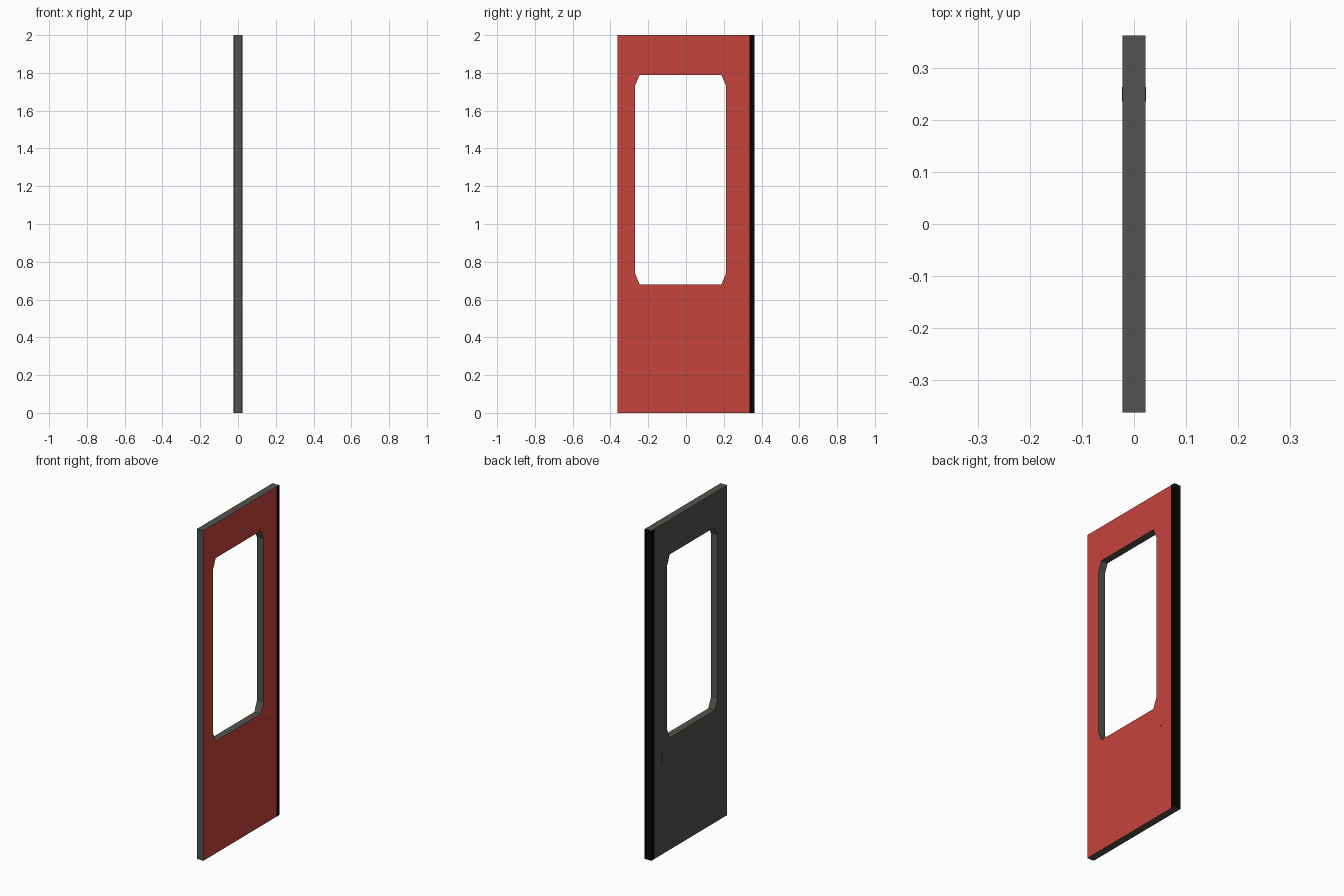
import bpy, bmesh
from mathutils import Vector

if "Cube" in bpy.data.objects:
    bpy.data.objects.remove(bpy.data.objects["Cube"])

HALF_X, HALF_Y, TOP, SEAM = 0.022, 0.363, 2.0, 0.335


def material(name, colour):
    m = bpy.data.materials.new(name)
    m.diffuse_color = (*colour, 1)
    m.use_nodes = True
    m.node_tree.nodes["Principled BSDF"].inputs["Base Color"].default_value = m.diffuse_color
    return m


red = material("red paint", (0.56, 0.057, 0.046))
grey = material("dark grey", (0.085, 0.087, 0.074))
black = material("black rubber", (0.002, 0.002, 0.002))


def rect(y0, y1, z0, z1):
    return [(y0, z0), (y1, z0), (y1, z1), (y0, z1)]


def slab(name, loops, half_x, mats, rule):
    """Fill outline loops in the YZ plane, extrude along x, colour by normal."""
    bm = bmesh.new()
    edges = []
    for loop in loops:
        vs = [bm.verts.new((-half_x, y, z)) for y, z in loop]
        edges += [bm.edges.new((vs[i - 1], vs[i])) for i in range(len(vs))]
    bmesh.ops.triangle_fill(bm, edges=edges, use_beauty=True, normal=Vector((-1, 0, 0)))
    ext = bmesh.ops.extrude_face_region(bm, geom=bm.faces[:], use_keep_orig=True)
    moved = [g for g in ext["geom"] if isinstance(g, bmesh.types.BMVert)]
    bmesh.ops.translate(bm, verts=moved, vec=(2 * half_x, 0, 0))
    bmesh.ops.recalc_face_normals(bm, faces=bm.faces[:])
    bm.normal_update()
    for f in bm.faces:
        f.material_index = rule(f.normal)
    me = bpy.data.meshes.new(name)
    bm.to_mesh(me)
    bm.free()
    for m in mats:
        me.materials.append(m)
    ob = bpy.data.objects.new(name, me)
    bpy.context.collection.objects.link(ob)
    return ob


def outer_red(n):
    return 1 if n.x > 0.5 else 0


# Window opening with cut corners
y0, y1, z0, z1, cy, cz = -0.27, 0.212, 0.68, 1.79, 0.025, 0.058
window = [(y0 + cy, z0), (y1 - cy, z0), (y1, z0 + cz), (y1, z1 - cz),
          (y1 - cy, z1), (y0 + cy, z1), (y0, z1 - cz), (y0, z0 + cz)]

# Door panel: red outside, grey inside and in the window reveal
slab("door_panel", [rect(-HALF_Y, SEAM, 0, TOP), window], HALF_X,
     [grey, red], outer_red)

# Rubber edge seal: black sides, grey ends
slab("edge_seal", [rect(SEAM, HALF_Y, 0, TOP)], HALF_X + 0.0005,
     [black, grey], lambda n: 1 if abs(n.z) > 0.5 else 0)

# Flush latch plate, showing slightly on both sides
slab("latch_plate", [rect(0.236, 0.264, 0.55, 0.622)], HALF_X + 0.001,
     [grey, red], outer_red)
